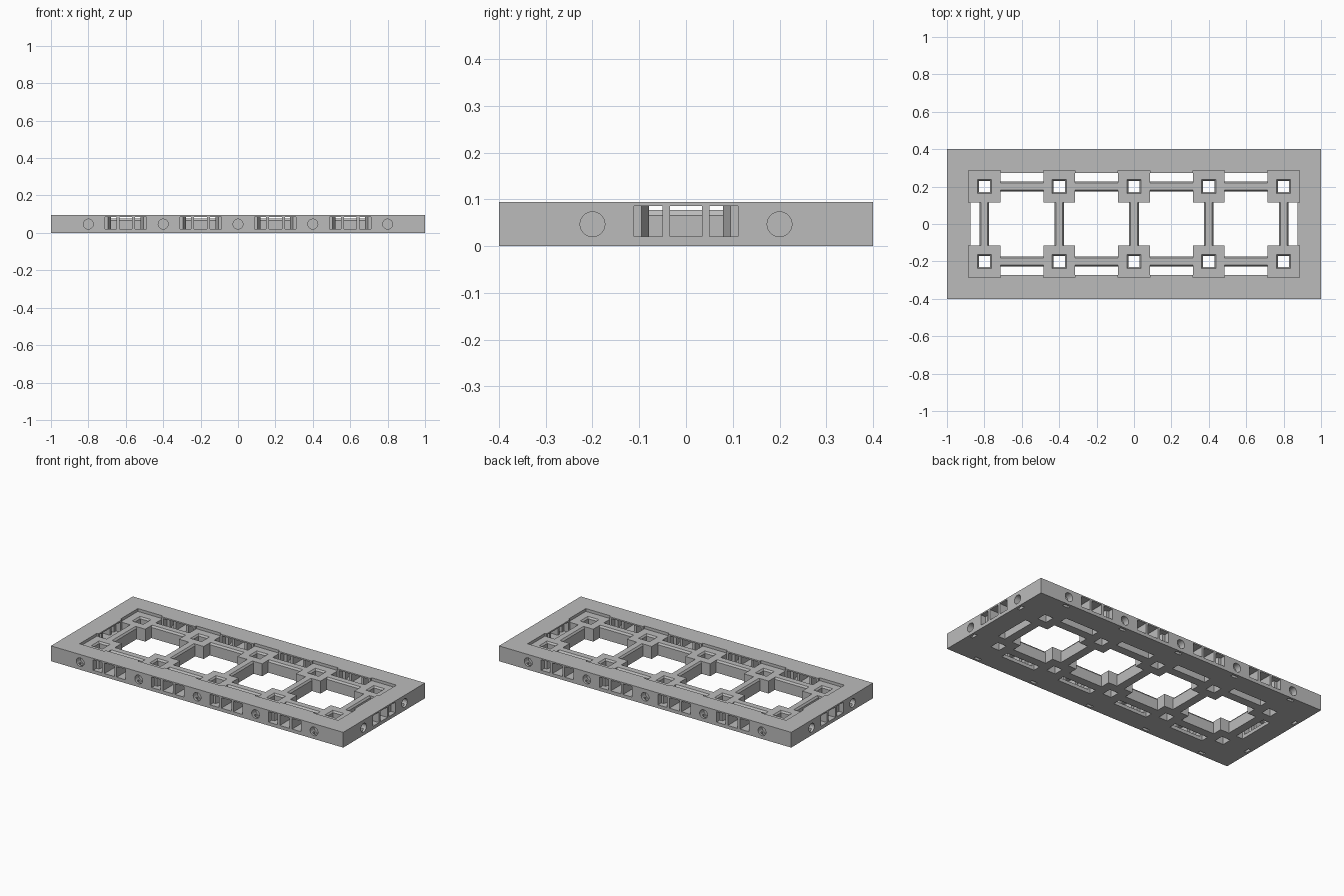
import bpy, bmesh
from math import pi
from mathutils import Matrix, Vector

cube = bpy.data.objects.get("Cube")
if cube:
    bpy.data.objects.remove(cube, do_unlink=True)

H = 0.0945          # frame height
DECK = 0.077        # height of the recessed lattice
PITCH = 0.4
PAD = 0.085         # half width of a socket pad
BEAM = 0.026        # half width of a beam
XS = [PITCH * i for i in range(-2, 3)]
YS = [-PITCH / 2, PITCH / 2]

grey = bpy.data.materials.new("stone grey")
grey.use_nodes = True
colour = (0.5, 0.5, 0.5, 1)
grey.diffuse_color = colour
grey.node_tree.nodes["Principled BSDF"].inputs["Base Color"].default_value = colour


def box(bm, x0, x1, y0, y1, z0, z1, m=Matrix()):
    size = Matrix.Diagonal((x1 - x0, y1 - y0, z1 - z0, 1))
    mid = Matrix.Translation(((x0 + x1) / 2, (y0 + y1) / 2, (z0 + z1) / 2))
    bmesh.ops.create_cube(bm, size=1, matrix=m @ mid @ size)


def prism(bm, profile, z0, z1, m=Matrix()):
    """Extrude a flat outline from z0 to z1."""
    face = bm.faces.new([bm.verts.new(m @ Vector((x, y, z0))) for x, y in profile])
    new = bmesh.ops.extrude_face_region(bm, geom=[face])["geom"]
    lift = m.to_3x3() @ Vector((0, 0, z1 - z0))
    bmesh.ops.translate(bm, vec=lift, verts=[v for v in new if isinstance(v, bmesh.types.BMVert)])


def finish(bm, name):
    bmesh.ops.recalc_face_normals(bm, faces=bm.faces)
    mesh = bpy.data.meshes.new(name)
    bm.to_mesh(mesh)
    bm.free()
    mesh.materials.append(grey)
    ob = bpy.data.objects.new(name, mesh)
    bpy.context.scene.collection.objects.link(ob)
    return ob


def cut(ob, bm):
    """Subtract a temporary cutter from a part."""
    tool = finish(bm, "cutter")
    tool.hide_render = True
    mod = ob.modifiers.new("cut", "BOOLEAN")
    mod.object, mod.operation, mod.solver = tool, "DIFFERENCE", "EXACT"
    mod.use_self = True
    graph = bpy.context.evaluated_depsgraph_get()
    mesh = bpy.data.meshes.new_from_object(ob.evaluated_get(graph))
    ob.modifiers.clear()
    ob.data = mesh
    bpy.data.objects.remove(tool, do_unlink=True)


def edge_frames(along, side):
    """Placements on the rim; local +y points into the frame."""
    half_x, half_y = 1.0, 0.4
    out = []
    for turn in (0, pi):
        rot = Matrix.Rotation(turn, 4, "Z")
        out += [rot @ Matrix.Translation((x, -half_y, 0)) for x in along]
        out += [rot @ Matrix.Translation((half_x, y, 0)) @ Matrix.Rotation(pi / 2, 4, "Z") for y in side]
    return out


ports = edge_frames([-0.6, -0.2, 0.2, 0.6], [0])
pegs = edge_frames(XS, YS)

# outer frame with its inner rim following the pads
bm = bmesh.new()
box(bm, -1, 1, -0.4, 0.4, 0, H)
frame = finish(bm, "frame")
bm = bmesh.new()
box(bm, -0.873, 0.873, -0.273, 0.273, -0.1, 0.2)
cut(frame, bm)
bm = bmesh.new()
for x in (XS[0], XS[-1]):
    box(bm, x - PAD, x + PAD, -0.115, 0.115, -0.1, 0.2)
    for y in YS:
        box(bm, x - PAD, x + PAD, y - PAD, y + PAD, -0.1, 0.2)
bm.free()
bm = bmesh.new()
for x in XS:
    for y in YS:
        box(bm, x - PAD, x + PAD, y - PAD, y + PAD, -0.1, 0.2)
cut(frame, bm)

# solid web left between the side slots and the corner pads is part of the rim;
# clip chambers: wide mouth, tapered throat, open back
chamber = [(0.111, -0.02), (0.111, 0.032), (0.095, 0.032), (0.079, 0.079), (0.079, 0.095),
           (0.1, 0.095), (0.1, 0.15)]
outline = chamber + [(-x, y) for x, y in reversed(chamber)]
bm = bmesh.new()
for m in ports:
    prism(bm, outline, 0.021, 0.086, m)
cut(frame, bm)

# round peg holes with a small release slot underneath
bm = bmesh.new()
for m in pegs:
    lie = Matrix.Translation((0, 0.01, 0.047)) @ Matrix.Rotation(pi / 2, 4, "X")
    bmesh.ops.create_cone(bm, cap_ends=True, segments=32, radius1=0.0265, radius2=0.0265,
                          depth=0.06, matrix=m @ lie)
    box(bm, -0.02, 0.02, 0.014, 0.032, -0.05, 0.045, m)
cut(frame, bm)

# thin posts standing in each chamber
bm = bmesh.new()
for m in ports:
    for s in (-1, 1):
        box(bm, s * 0.042 - 0.008, s * 0.042 + 0.008, 0, 0.1, 0.02, 0.087, m)
finish(bm, "chamber_posts")

# square socket pads with flared holes
bm = bmesh.new()
for x in XS:
    for y in YS:
        box(bm, x - PAD, x + PAD, y - PAD, y + PAD, 0, DECK)
pads = finish(bm, "socket_pads")
bm = bmesh.new()
for x in XS:
    for y in YS:
        box(bm, x - 0.03, x + 0.03, y - 0.03, y + 0.03, -0.1, 0.2)
cut(pads, bm)
bm = bmesh.new()
for x in XS:
    for y in YS:
        flare = Matrix.Translation((x, y, DECK)) @ Matrix.Rotation(pi / 4, 4, "Z")
        bmesh.ops.create_cone(bm, cap_ends=True, segments=4, radius1=0.026 * 2 ** 0.5,
                              radius2=0.05 * 2 ** 0.5, depth=0.03, matrix=flare)
cut(pads, bm)

# chamfered beams joining the pads
half = [(BEAM, 0), (BEAM, 0.066), (0.018, DECK)]
section = half + [(-x, z) for x, z in reversed(half)]
stand = Matrix.Rotation(pi / 2, 4, "X")
bm = bmesh.new()
for x in XS:
    prism(bm, section, -0.115, 0.115, Matrix.Translation((x, 0, 0)) @ stand)
for y in YS:
    for x in XS[:-1]:
        m = Matrix.Translation((x + PITCH / 2, y, 0)) @ Matrix.Rotation(pi / 2, 4, "Z") @ stand
        prism(bm, section, -0.115, 0.115, m)
finish(bm, "beams")
